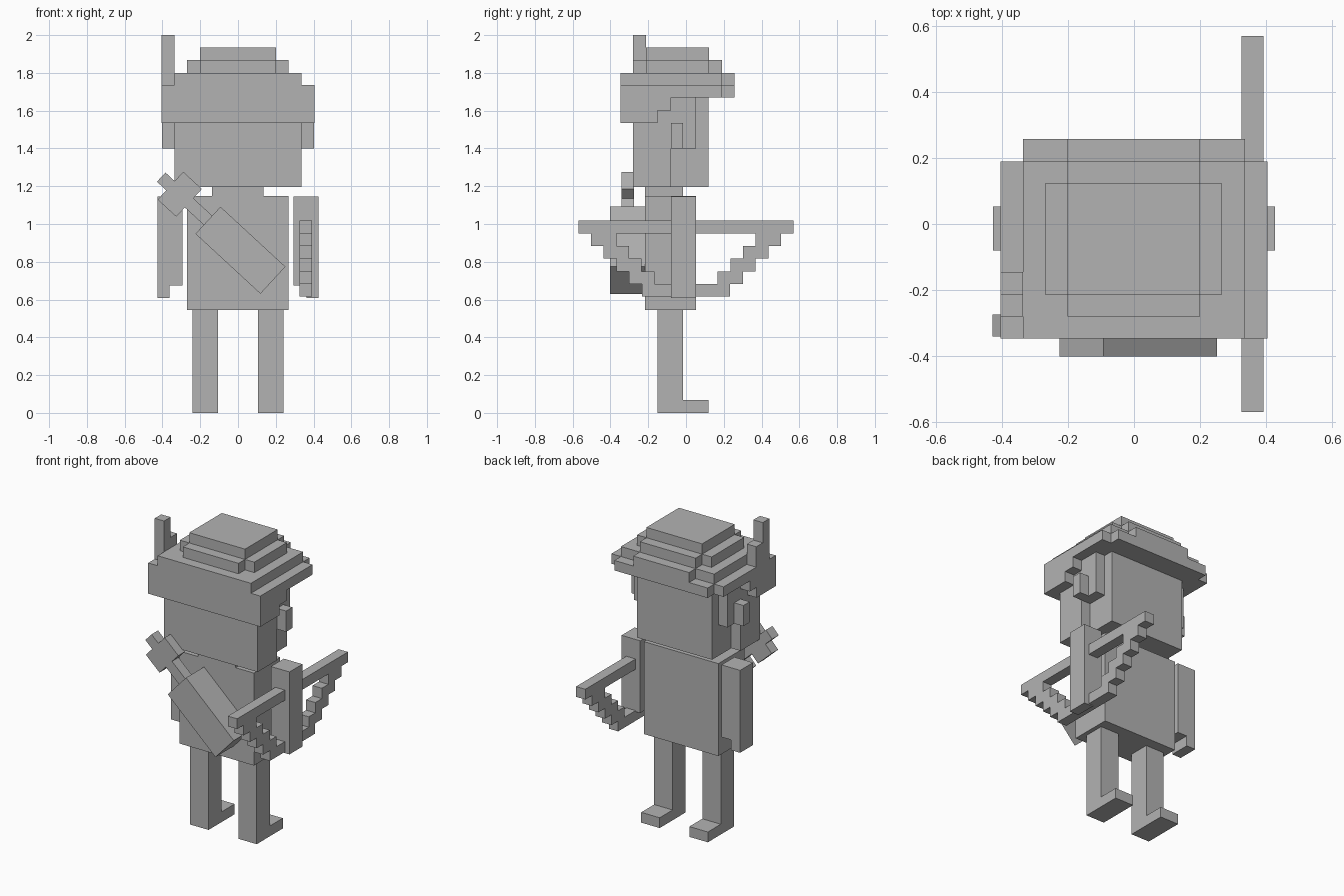
import bpy, bmesh, math
from mathutils import Matrix, Vector

cloth = bpy.data.materials.new("plain_grey")
cloth.diffuse_color = (0.45, 0.45, 0.45, 1)


def blocks(name, boxes, matrix=None):
    """One object from boxes given as (x0, x1, y0, y1, z0, z1)."""
    bm = bmesh.new()
    for x0, x1, y0, y1, z0, z1 in boxes:
        m = Matrix.Translation(((x0 + x1) / 2, (y0 + y1) / 2, (z0 + z1) / 2))
        m = m @ Matrix.Diagonal((x1 - x0, y1 - y0, z1 - z0, 1))
        bmesh.ops.create_cube(bm, size=1, matrix=m)
    if matrix:
        bm.transform(matrix)
    mesh = bpy.data.meshes.new(name)
    bm.to_mesh(mesh)
    bm.free()
    mesh.materials.append(cloth)
    obj = bpy.data.objects.new(name, mesh)
    bpy.context.collection.objects.link(obj)
    return obj


def pair(name, boxes):
    """The same part on both sides."""
    blocks(name + "_left", boxes)
    blocks(name + "_right", [(-b, -a, *rest) for a, b, *rest in boxes])


# Legs with feet
pair("leg", [(0.107, 0.24, -0.15, -0.015, 0.067, 0.545),
             (0.107, 0.24, -0.15, 0.118, 0, 0.067)])

# Torso and neck
blocks("torso", [(-0.27, 0.267, -0.217, 0.053, 0.545, 1.147)])
blocks("neck", [(-0.138, 0.135, -0.217, -0.015, 1.147, 1.197)])

# Arms, the hand hanging lower on the outer half
pair("arm", [(0.293, 0.362, -0.08, 0.053, 0.675, 1.145),
             (0.362, 0.427, -0.08, 0.053, 0.608, 1.145)])

# Head: wide hair behind, narrower face in front
blocks("hair", [(-0.337, 0.337, -0.28, -0.08, 1.197, 1.67)])
blocks("face", [(-0.27, 0.27, -0.08, 0.118, 1.197, 1.67)])
pair("sideburn", [(0.27, 0.337, -0.08, 0.053, 1.40, 1.67)])
pair("ear", [(0.337, 0.403, -0.08, -0.015, 1.40, 1.535)])

# Hat: stepped rim sides, brim and tiers
blocks("hat_rim", [(-0.404, 0.404, -0.347, -0.15, 1.535, 1.602),
                   (-0.404, 0.404, -0.347, -0.08, 1.602, 1.67)])
blocks("hat_brim", [(-0.404, 0.404, -0.347, 0.19, 1.67, 1.735),
                    (-0.336, 0.336, 0.19, 0.257, 1.67, 1.735)])
blocks("hat_lower_tier", [(-0.336, 0.336, -0.347, 0.19, 1.735, 1.80),
                          (-0.202, 0.2, 0.19, 0.257, 1.735, 1.80)])
blocks("hat_middle_tier", [(-0.27, 0.267, -0.213, 0.122, 1.80, 1.868),
                           (-0.202, 0.2, -0.28, 0.19, 1.80, 1.868)])
blocks("hat_crown", [(-0.202, 0.2, -0.213, 0.122, 1.868, 1.935)])
blocks("feather", [(-0.404, -0.337, -0.28, -0.213, 1.735, 2.0),
                   (-0.404, -0.337, -0.213, -0.146, 1.735, 1.868)])

# Bow: straight string bar and stepped limbs meeting at the grip
U = 0.0673
BX = (0.326, 0.393)
limbs = [(*BX, -0.57, 0.57, 0.951, 1.018), (*BX, -0.233, 0.233, 0.615, 0.682)]
for i in range(4):
    y, z = 0.167 + i * U, 0.682 + i * U
    limbs += [(*BX, y, y + 2 * U, z, z + U), (*BX, -y - 2 * U, -y, z, z + U)]
blocks("bow", limbs)

# Quiver and arrow slung diagonally, local x runs down the arrow
sling = Matrix.Translation((0.013, 0, 0.861)) @ Matrix.Rotation(math.radians(42.7), 4, 'Y')
blocks("quiver", [(-0.234, 0.234, -0.402, -0.217, -0.0975, 0.0975)], sling)
blocks("arrow_shaft", [(-0.37, -0.22, -0.341, -0.274, -0.033, 0.033)], sling)
blocks("arrow_fletching", [(-0.504, -0.37, -0.341, -0.274, -0.1, 0.1)], sling)
blocks("arrow_nock", [(-0.571, -0.504, -0.341, -0.274, -0.033, 0.033)], sling)
